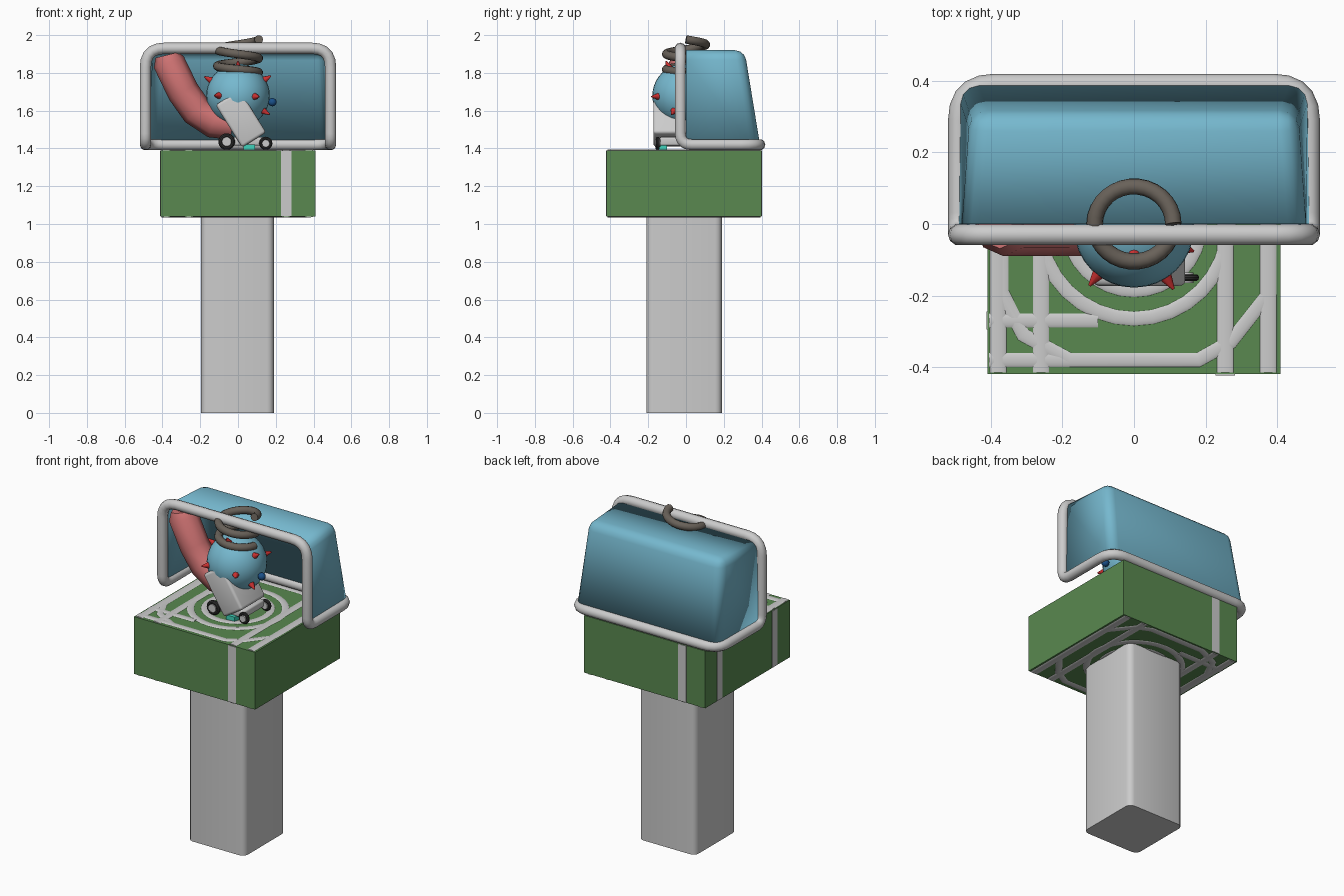
import bpy, bmesh, math
from mathutils import Vector, Matrix

if "Cube" in bpy.data.objects:
    bpy.data.objects.remove(bpy.data.objects["Cube"])


def mat(name, r, g, b):
    m = bpy.data.materials.new(name)
    m.diffuse_color = (r, g, b, 1)
    m.use_nodes = True
    m.node_tree.nodes["Principled BSDF"].inputs["Base Color"].default_value = m.diffuse_color
    return m


GREEN = mat("green", 0.10, 0.25, 0.08)
BLUE = mat("blue", 0.18, 0.48, 0.62)
RED = mat("red", 0.62, 0.17, 0.17)
SPIKE = mat("spike_red", 0.6, 0.03, 0.03)
NAVY = mat("navy", 0.01, 0.08, 0.25)
COIL = mat("coil_grey", 0.14, 0.12, 0.10)
BLACK = mat("black", 0.03, 0.03, 0.03)
TEAL = mat("teal", 0.05, 0.65, 0.5)


def finish(o, name, m=None, angle=35):
    o.name = name
    if m:
        o.data.materials.append(m)
    bpy.ops.object.select_all(action='DESELECT')
    o.select_set(True)
    bpy.context.view_layer.objects.active = o
    if o.type == 'CURVE':
        bpy.ops.object.convert(target='MESH')
        o = bpy.context.object
    if angle:
        bpy.ops.object.shade_smooth_by_angle(angle=math.radians(angle))
    return o


def from_bmesh(bm, name, m=None, angle=35):
    bmesh.ops.recalc_face_normals(bm, faces=bm.faces)
    me = bpy.data.meshes.new(name)
    bm.to_mesh(me)
    bm.free()
    o = bpy.data.objects.new(name, me)
    bpy.context.collection.objects.link(o)
    return finish(o, name, m, angle)


def box(name, lo, hi, m=None, bevel=0, vertical=False, tilt=0):
    lo, hi = Vector(lo), Vector(hi)
    bm = bmesh.new()
    bmesh.ops.create_cube(bm, size=1)
    bmesh.ops.scale(bm, vec=hi - lo, verts=bm.verts)
    if bevel:
        edges = [e for e in bm.edges if not vertical
                 or abs(e.verts[0].co.z - e.verts[1].co.z) > 1e-4]
        bmesh.ops.bevel(bm, geom=edges, offset=bevel, segments=3, profile=0.5, affect='EDGES')
    o = from_bmesh(bm, name, m)
    o.location = (lo + hi) / 2
    o.rotation_euler.y = tilt
    return o


def tube(name, pts, r, m=None, cyclic=False, radii=None, res=3, loc=(0, 0, 0), flat=1):
    c = bpy.data.curves.new(name, 'CURVE')
    c.dimensions = '3D'
    c.bevel_depth = r
    c.bevel_resolution = res
    c.use_fill_caps = True
    s = c.splines.new('POLY')
    s.points.add(len(pts) - 1)
    for i, p in enumerate(pts):
        s.points[i].co = (*p, 1)
        s.points[i].radius = radii[i] if radii else 1
    s.use_cyclic_u = cyclic
    o = bpy.data.objects.new(name, c)
    bpy.context.collection.objects.link(o)
    o.location = loc
    o.scale.z = flat
    return finish(o, name, m, 50)


def rounded(pts, radii, n=5):
    out = []
    pts = [Vector(p) for p in pts]
    for i, p in enumerate(pts):
        a = p + (pts[i - 1] - p).normalized() * radii[i]
        b = p + (pts[(i + 1) % len(pts)] - p).normalized() * radii[i]
        for k in range(n + 1):
            t = k / n
            out.append(a * (1 - t) ** 2 + p * 2 * t * (1 - t) + b * t * t)
    return out


def circle(r, n=32):
    return [(r * math.cos(2 * math.pi * i / n), r * math.sin(2 * math.pi * i / n), 0) for i in range(n)]


# Pedestal and green case
box("pedestal", (-0.195, -0.21, 0), (0.19, 0.19, 1.04), bevel=0.035, vertical=True)
box("case", (-0.41, -0.42, 1.04), (0.41, 0.40, 1.39), GREEN)

# Raised grey bands on the top and underside of the case
for side, z in (("top", 1.388), ("bottom", 1.042)):
    for i, r in enumerate((0.265, 0.185)):
        tube(f"{side}_ring_{i}", circle(r), 0.022, cyclic=True, loc=(0, 0, z), flat=0.3)
    for i, x in enumerate((-0.38, -0.26, 0.255, 0.375)):
        tube(f"{side}_band_{i}", [(x, -0.415, 0), (x, 0.395, 0)], 0.025, loc=(0, 0, z), flat=0.3)
    for i, s in enumerate((1, -1)):
        tube(f"{side}_cross_band_{i}", [(-0.405, -0.27 * s, 0), (-0.1, -0.27 * s, 0)], 0.022,
             loc=(0, 0, z), flat=0.3)
    octagon = [(-0.37, -0.19), (-0.31, -0.31), (-0.18, -0.38), (0.18, -0.38), (0.27, -0.33), (0.38, -0.19),
               (0.38, 0.19), (0.27, 0.33), (0.18, 0.37), (-0.18, 0.37), (-0.31, 0.31), (-0.37, 0.19)]
    tube(f"{side}_octagon_band", [(x, y, 0) for x, y in octagon], 0.022, cyclic=True,
         loc=(0, 0, z), flat=0.3)
    tube(f"{side}_front_band", [(-0.405, -0.38, 0), (-0.18, -0.38, 0)], 0.022, loc=(0, 0, z), flat=0.3)

# Vertical strips on the case sides
box("front_strip", (0.228, -0.423, 1.042), (0.282, -0.415, 1.388))
box("back_strip", (-0.282, 0.395, 1.042), (-0.228, 0.403, 1.388))
for i, y in enumerate((0.26, -0.27)):
    box(f"left_strip_{i}", (-0.413, y - 0.025, 1.042), (-0.405, y + 0.025, 1.388))

# Bent tube frame: upright hoop continuing into a rear floor rail
corners = [(-0.49, -0.03, 1.93), (0.49, -0.03, 1.93), (0.49, -0.03, 1.42),
           (0.49, 0.39, 1.42), (-0.49, 0.39, 1.42), (-0.49, -0.03, 1.42)]
tube("hood_frame", rounded(corners, (0.1, 0.1, 0.06, 0.1, 0.1, 0.06)), 0.03, cyclic=True)

# Hood shell, open at the front and bottom
bm = bmesh.new()
ring = [(-0.49, 0, 1.43), (-0.48, 0, 1.92), (0.48, 0, 1.92), (0.49, 0, 1.43),
        (-0.485, 0.39, 1.43), (-0.455, 0.31, 1.92), (0.455, 0.31, 1.92), (0.485, 0.39, 1.43)]
v = [bm.verts.new(p) for p in ring]
for f in ((0, 1, 5, 4), (1, 2, 6, 5), (2, 3, 7, 6), (4, 5, 6, 7)):
    bm.faces.new([v[i] for i in f])
bmesh.ops.recalc_face_normals(bm, faces=bm.faces)
inner = [e for e in bm.edges if not e.is_boundary]
bmesh.ops.bevel(bm, geom=inner, offset=0.05, segments=3, profile=0.5, affect='EDGES')
hood = from_bmesh(bm, "hood", BLUE)
thick = hood.modifiers.new("thickness", 'SOLIDIFY')
thick.thickness = 0.012
thick.offset = -1

# Ball with spikes
CENTRE = Vector((0, -0.01, 1.68))
bpy.ops.mesh.primitive_uv_sphere_add(segments=32, ring_count=20, radius=0.168, location=CENTRE)
finish(bpy.context.object, "ball", BLUE)
for i, d in enumerate([(-0.16, -0.02, 0.09), (0.15, -0.03, 0.09), (-0.1, -0.13, 0), (0.09, -0.14, -0.005),
                       (0.15, -0.06, -0.09), (0, -0.08, 0.15), (-0.08, 0.13, 0.03), (0.09, 0.13, 0.02)]):
    d = Vector(d).normalized()
    bpy.ops.mesh.primitive_cone_add(vertices=10, radius1=0.022, radius2=0.004, depth=0.05,
                                    location=CENTRE + d * 0.18,
                                    rotation=d.to_track_quat('Z', 'Y').to_euler())
    finish(bpy.context.object, f"spike_{i}", SPIKE)
bpy.ops.mesh.primitive_uv_sphere_add(segments=16, ring_count=10, radius=0.022, location=(0.182, -0.03, 1.645))
finish(bpy.context.object, "side_knob", NAVY)

# Coil spring on the ball, closer wound towards the bottom
coil = []
for i in range(61):
    t = i / 60
    a = t * 4 * math.pi
    coil.append((0.11 * math.cos(a), 0.105 * math.sin(a), 1.977 - 0.225 * t + 0.05 * t * t))
tube("spring", coil, 0.023, COIL)

# Bent red arm
arm = [(-0.375, 1.895), (-0.365, 1.855), (-0.29, 1.70), (-0.22, 1.60), (-0.13, 1.54), (-0.03, 1.53)]
tube("arm", [(x, -0.005, z) for x, z in arm], 0.085, RED, radii=[0.75, 1, 1, 1, 1, 1], res=2)

# Tilted body block on a wheeled base
box("body_block", (-0.06, -0.173, 1.425), (0.09, 0.06, 1.69), bevel=0.015, tilt=math.radians(-32))
box("base", (-0.07, -0.14, 1.415), (0.14, 0.06, 1.46), bevel=0.01)
box("base_light", (0.03, -0.16, 1.392), (0.09, -0.10, 1.42), TEAL)
for side, y in (("front", -0.15), ("back", 0.06)):
    for i, (x, r) in enumerate(((-0.06, 0.044), (0.147, 0.035))):
        bpy.ops.mesh.primitive_torus_add(location=(x, y, 1.392 + r), rotation=(math.pi / 2, 0, 0),
                                         major_radius=r * 0.72, minor_radius=r * 0.28,
                                         major_segments=24, minor_segments=10)
        finish(bpy.context.object, f"{side}_tyre_{i}", BLACK)
        bpy.ops.mesh.primitive_cylinder_add(vertices=20, radius=r * 0.55, depth=0.03,
                                            location=(x, y, 1.392 + r), rotation=(math.pi / 2, 0, 0))
        finish(bpy.context.object, f"{side}_hub_{i}")
